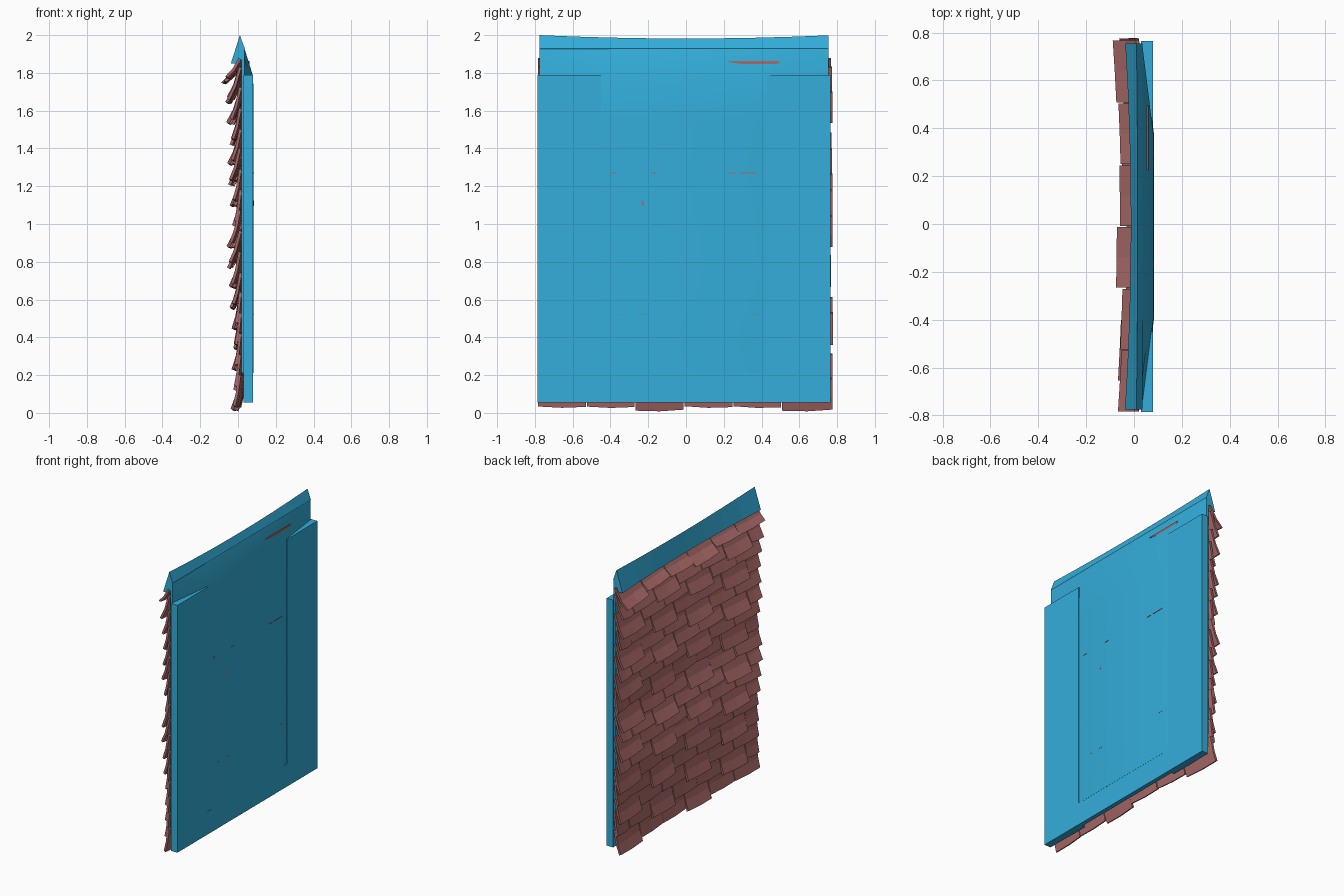
import bpy, bmesh, math, random

random.seed(4)
cube = bpy.data.objects.get("Cube")
if cube:
    bpy.data.objects.remove(cube, do_unlink=True)


def material(name, rgb):
    m = bpy.data.materials.new(name)
    m.use_nodes = True
    m.diffuse_color = (*rgb, 1)
    m.node_tree.nodes["Principled BSDF"].inputs["Base Color"].default_value = (*rgb, 1)
    return m


blue = material("roof blue", (0.033, 0.42, 0.7))
clay = material("clay tile", (0.41, 0.147, 0.142))


def finish(name, bm, mat):
    bmesh.ops.recalc_face_normals(bm, faces=bm.faces)
    mesh = bpy.data.meshes.new(name)
    bm.to_mesh(mesh)
    bm.free()
    mesh.materials.append(mat)
    ob = bpy.data.objects.new(name, mesh)
    bpy.context.collection.objects.link(ob)
    return ob


def loft(bm, rings):
    """Skin a list of equal closed rings and cap both ends."""
    rows = [[bm.verts.new(p) for p in ring] for ring in rings]
    for a, b in zip(rows, rows[1:]):
        for i in range(len(a)):
            j = (i + 1) % len(a)
            bm.faces.new((a[i], a[j], b[j], b[i]))
    bm.faces.new(rows[0])
    bm.faces.new(rows[-1])


def box(bm, x0, x1, y0, y1, z0, z1):
    loft(bm, [[(x0, y, z0), (x1, y, z0), (x1, y, z1), (x0, y, z1)] for y in (y0, y1)])


def sag(y):
    return 1 - min(1, (y / 0.78) ** 2)


Y0, Y1 = -0.785, 0.765
BACK, FACE = 0.03, 0.08

# Side boards with flat tops, and the bottom board between them
for name, a, b in (("right_side_board", Y0, -0.45), ("left_side_board", 0.43, Y1)):
    bm = bmesh.new()
    box(bm, BACK, FACE, a, b, 0.055, 1.788)
    finish(name, bm, blue)
bm = bmesh.new()
box(bm, 0.05, FACE, -0.45, 0.43, 0.055, 0.215)
finish("bottom_board", bm, blue)

# Sagging sheet: thin, bulging through the boards in the middle
PROFILE = [(0.21, 0.0808), (0.40, 0.081), (0.56, 0.083), (0.76, 0.0808), (1.27, 0.081),
           (1.55, 0.082), (1.78, 0.0805), (1.93, 0.034)]
bm = bmesh.new()
rings = []
for z, x in PROFILE:
    front = [(0.034, -0.775, z), (x, -0.4, z), (x, 0.38, z), (0.034, 0.755, z)]
    rings.append(front + [(px - 0.015, py, pz) for px, py, pz in reversed(front)])
loft(bm, rings)
sheet = finish("sagging_sheet", bm, blue)
bpy.context.view_layer.objects.active = sheet
sheet.select_set(True)
bpy.ops.object.shade_smooth_by_angle(angle=math.radians(30))
sheet.select_set(False)

# Ridge cap that dips in the middle
bm = bmesh.new()
rings = []
for i in range(9):
    y = -0.775 + 1.53 * i / 8
    k = sag(y)
    rings.append([(0.01 + 0.005 * k, y, 2.0 - 0.018 * k), (-0.038 + 0.025 * k, y, 1.85),
                  (0.012, y, 1.85), (0.036, y, 1.928)])
loft(bm, rings)
finish("ridge_cap", bm, blue)


def tile(bm, a, b, z, length, x, flare):
    """A flared tile with a bowed lower edge."""
    tilt = random.uniform(-0.005, 0.005)
    rings = []
    for y, bow, t in ((a, 0, -tilt), ((a + b) / 2, -0.006, 0), (b, 0, tilt)):
        outer, inner = [], []
        for f in (0, 0.4, 1):
            px = x - flare * (1 - f) ** 1.5 + 0.028 * sag(y)
            pz = z + f * length + (bow + t) * (1 - f)
            outer.append((px - 0.007, y, pz + 0.003))
            inner.append((px + 0.007, y, pz - 0.003))
        rings.append(outer + inner[::-1])
    loft(bm, rings)


# Overlapping courses of tiles; outer reach of each course from eaves to ridge
REACH = [0.025, 0.02, 0.02, 0.02, 0.018, 0.034, 0.036, 0.05, 0.042,
         0.022, 0.03, 0.045, 0.04, 0.035, 0.045, 0.058, 0.065]
WIDTH = (Y1 - Y0) / 6
bm = bmesh.new()
for r, reach in enumerate(REACH):
    odd = r % 2
    top = r == len(REACH) - 1
    for c in range(6 + odd):
        a = max(Y0, Y0 + (c - odd / 2) * WIDTH)
        b = min(Y1, Y0 + (c + 1 - odd / 2) * WIDTH)
        low = c % 3 == 2 - odd
        z = 0.013 + 0.1085 * r + (0 if low else 0.024) + random.uniform(-0.003, 0.005)
        flare = reach + 0.004 + (0.016 if low else 0) + (0.02 * sag(a) if top else 0)
        overhang = random.uniform(0, 0.016) if c == 5 + odd else 0
        tile(bm, a + 0.002, b - 0.003 + overhang, z, 1.875 - z if top else 0.165,
             0.011 + random.uniform(-0.003, 0.003), flare)
finish("roof_tiles", bm, clay)

# Tile edge poking through below the ridge
bm = bmesh.new()
loft(bm, [[(0.035, y, 1.862), (0.06, y, 1.862), (0.06, y, low), (0.035, y, low)]
          for y, low in ((0.225, 1.857), (0.31, 1.845), (0.41, 1.842), (0.495, 1.85))])
finish("poking_tile", bm, clay)

# Fine tile slivers showing through the sheet
bm = bmesh.new()
for y, z, w in ((-0.385, 1.27, 0.03), (-0.17, 1.27, 0.03), (0.245, 1.27, 0.04), (0.33, 1.27, 0.09),
                (-0.33, 0.52, 0.02), (-0.23, 0.52, 0.03), (0.36, 0.52, 0.03), (-0.23, 1.11, 0.008)):
    h = 0.014 if w < 0.01 else 0.002
    box(bm, 0.078, 0.0835, y - w / 2, y + w / 2, z - h, z + h)
finish("tile_slivers", bm, clay)
